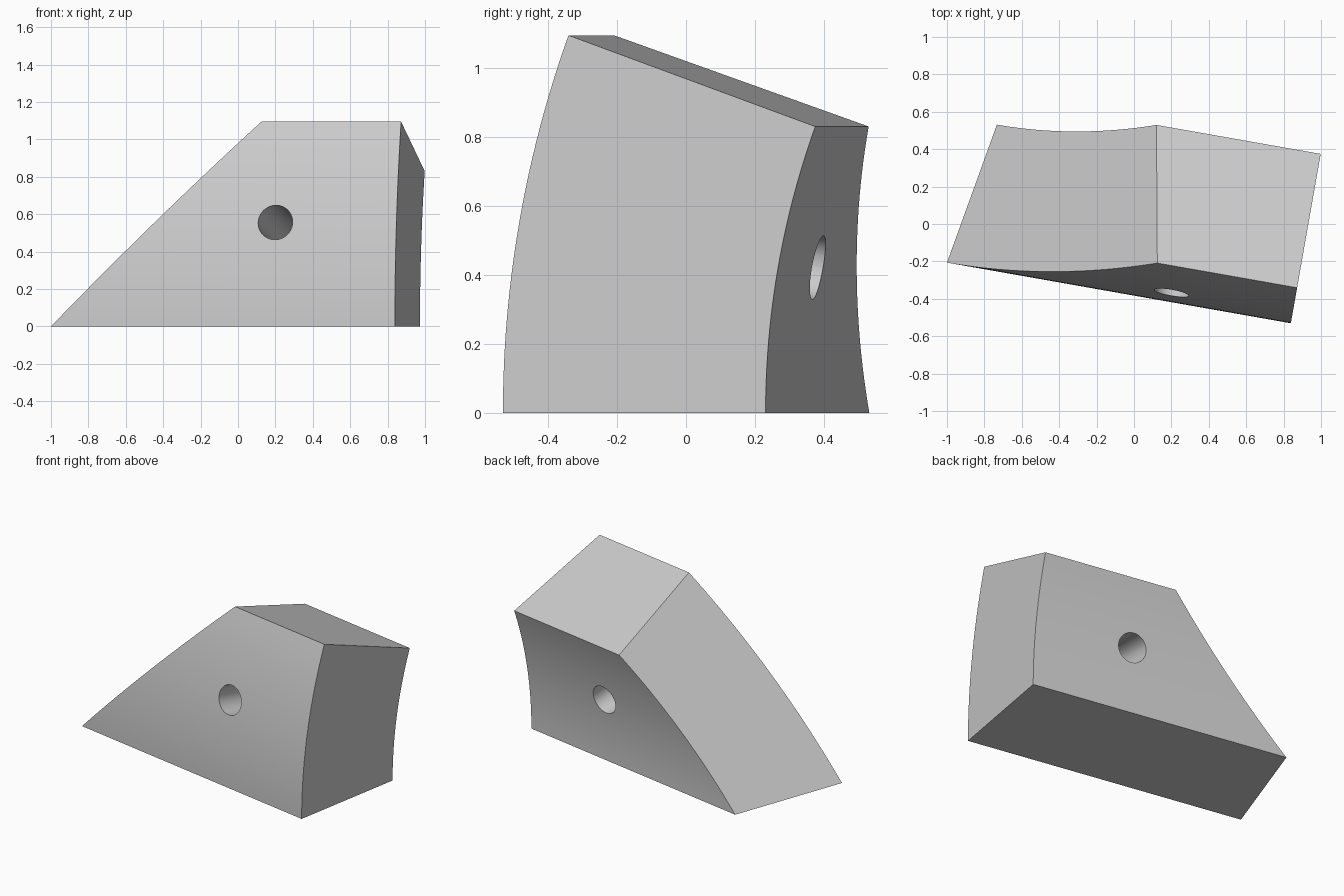
import bpy, bmesh, math
from mathutils import Matrix, Vector

if "Cube" in bpy.data.objects:
    bpy.data.objects.remove(bpy.data.objects["Cube"])

OUTER, INNER, CENTRE = 3.2, 2.427, 2.823   # arc radii and depth of arc centre
SWEEP, SEGMENTS = math.radians(20), 24
END = 0.918                                # flat right end
TURN = Matrix.Rotation(math.radians(-10), 4, 'Z')

grey = bpy.data.materials.new("light grey")
grey.diffuse_color = (0.6, 0.6, 0.6, 1)
grey.use_nodes = True
grey.node_tree.nodes["Principled BSDF"].inputs["Base Color"].default_value = grey.diffuse_color


def arc(radius):
    """Depth and height of points along one curved wall."""
    angles = [SWEEP * i / SEGMENTS for i in range(SEGMENTS + 1)]
    return [(CENTRE - radius * math.cos(a), radius * math.sin(a)) for a in angles]


def slanted_end(depth, height):
    """Sloping plane that trims the left end."""
    return -0.8832 + 0.1746 * depth + 0.9816 * height


# Curved block: arc-shaped section, sloped on the left and square on the right
profile = arc(OUTER) + arc(INNER)[::-1]
bm = bmesh.new()
left = [bm.verts.new((slanted_end(y, z), y, z)) for y, z in profile]
right = [bm.verts.new((END, y, z)) for y, z in profile]
bm.faces.new(left)
bm.faces.new(right[::-1])
count = len(profile)
for i in range(count):
    j = (i + 1) % count
    bm.faces.new((left[i], right[i], right[j], left[j]))
bmesh.ops.recalc_face_normals(bm, faces=bm.faces)
bm.transform(TURN)
mesh = bpy.data.meshes.new("curved_block")
bm.to_mesh(mesh)
bm.free()
mesh.materials.append(grey)
block = bpy.data.objects.new("curved_block", mesh)
bpy.context.collection.objects.link(block)

# Round bolt hole, drilled along the radius at the middle of the arc
mid = SWEEP / 2
radial = Vector((0, -math.cos(mid), math.sin(mid)))
place = Vector((0.261, CENTRE, 0)) + radial * (OUTER + INNER) / 2
bpy.ops.mesh.primitive_cylinder_add(vertices=48, radius=0.0935, depth=1.6)
cutter = bpy.context.object
cutter.name = "hole_cutter"
cutter.data.transform(TURN @ Matrix.Translation(place)
                      @ radial.to_track_quat('Z', 'Y').to_matrix().to_4x4())
cutter.data.materials.append(grey)
cutter.hide_render = True

cut = block.modifiers.new("bolt_hole", 'BOOLEAN')
cut.operation = 'DIFFERENCE'
cut.solver = 'EXACT'
cut.object = cutter

bpy.ops.object.select_all(action='DESELECT')
block.select_set(True)
bpy.context.view_layer.objects.active = block
bpy.ops.object.modifier_apply(modifier=cut.name)
bpy.data.objects.remove(cutter)
bpy.ops.object.shade_smooth_by_angle(angle=math.radians(30))
